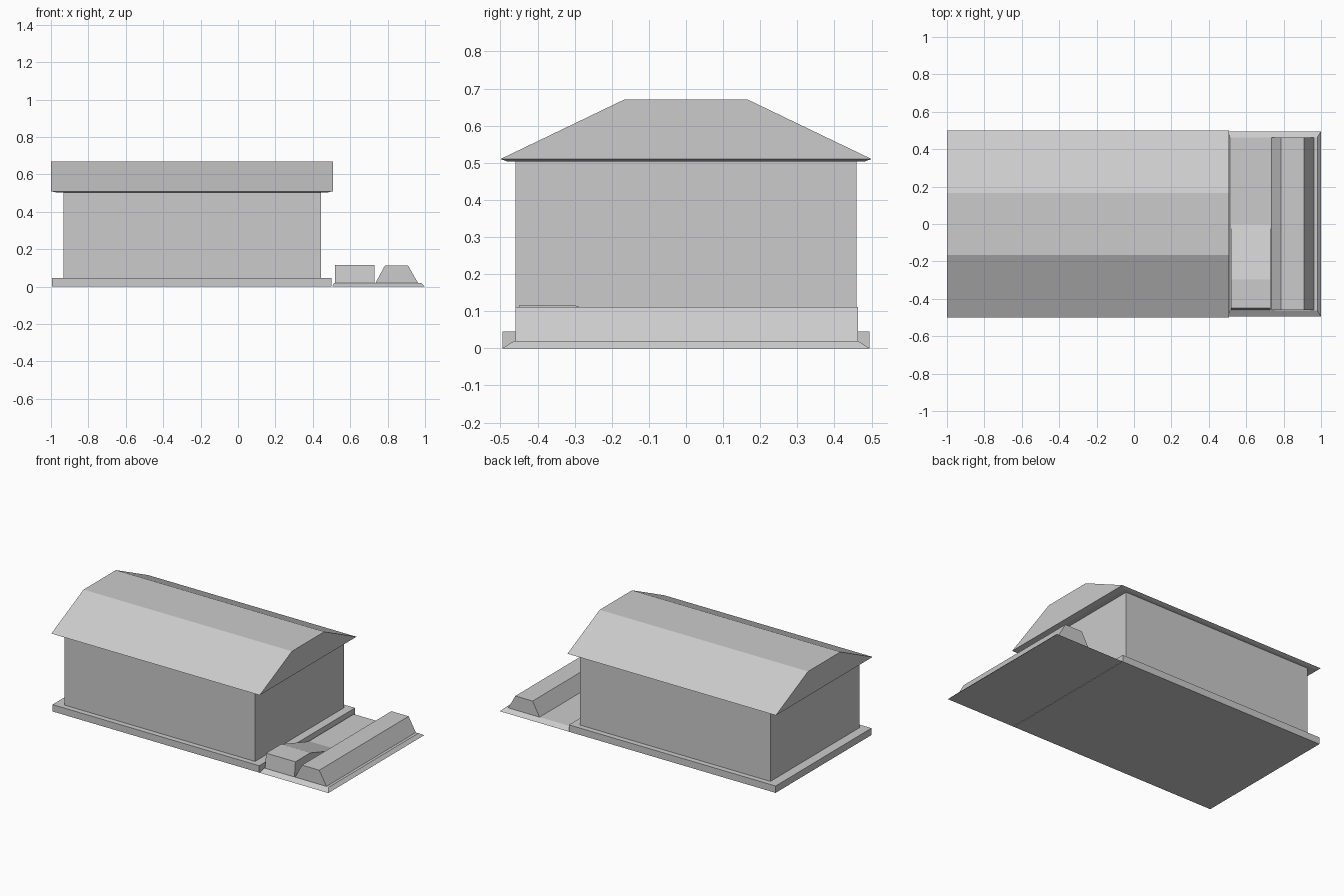
import bpy

if "Cube" in bpy.data.objects:
    bpy.data.objects.remove(bpy.data.objects["Cube"])


def loft(name, start, end):
    """Solid between two matching point rings, capped at both ends."""
    n = len(start)
    faces = [(i, (i + 1) % n, n + (i + 1) % n, n + i) for i in range(n)]
    faces += [tuple(reversed(range(n))), tuple(range(n, 2 * n))]
    mesh = bpy.data.meshes.new(name)
    mesh.from_pydata(start + end, [], faces)
    mesh.update()
    obj = bpy.data.objects.new(name, mesh)
    bpy.context.collection.objects.link(obj)
    return obj


def rect(x0, x1, y, z):
    return [(x0, -y, z), (x1, -y, z), (x1, y, z), (x0, y, z)]


def prism_x(name, profile, x0, x1):
    """Extrude a (y, z) profile along x."""
    return loft(name, [(x0, y, z) for y, z in profile],
                [(x1, y, z) for y, z in profile])


def prism_y(name, profile, y0, y1):
    """Extrude an (x, z) profile along y (profile listed clockwise)."""
    return loft(name, [(x, y0, z) for x, z in profile],
                [(x, y1, z) for x, z in profile])


# Building: plinth, walls, shallow eave underside and flat-topped roof
loft("plinth", rect(-0.995, 0.5, 0.495, 0), rect(-0.995, 0.5, 0.495, 0.045))
loft("walls", rect(-0.933, 0.445, 0.46, 0.045), rect(-0.933, 0.445, 0.46, 0.503))
loft("eave_underside", rect(-0.967, 0.476, 0.48, 0.503), rect(-1, 0.507, 0.5, 0.51))
prism_x("roof", [(-0.5, 0.51), (0.5, 0.51), (0.167, 0.67), (-0.167, 0.67)], -1, 0.507)

# Side yard: pad with sloping edges
loft("yard_pad", rect(0.503, 1.0, 0.495, 0), rect(0.513, 0.98, 0.463, 0.02))

# Long earth bank with sloping sides
prism_y("bank", [(0.735, 0.02), (0.785, 0.112), (0.91, 0.112), (0.962, 0.02)], -0.46, 0.463)

# Loading ramp: raised platform sloping down towards the back
prism_x("loading_ramp", [(-0.46, 0.02), (0.0, 0.02), (-0.297, 0.115), (-0.45, 0.115)],
        0.518, 0.73)
